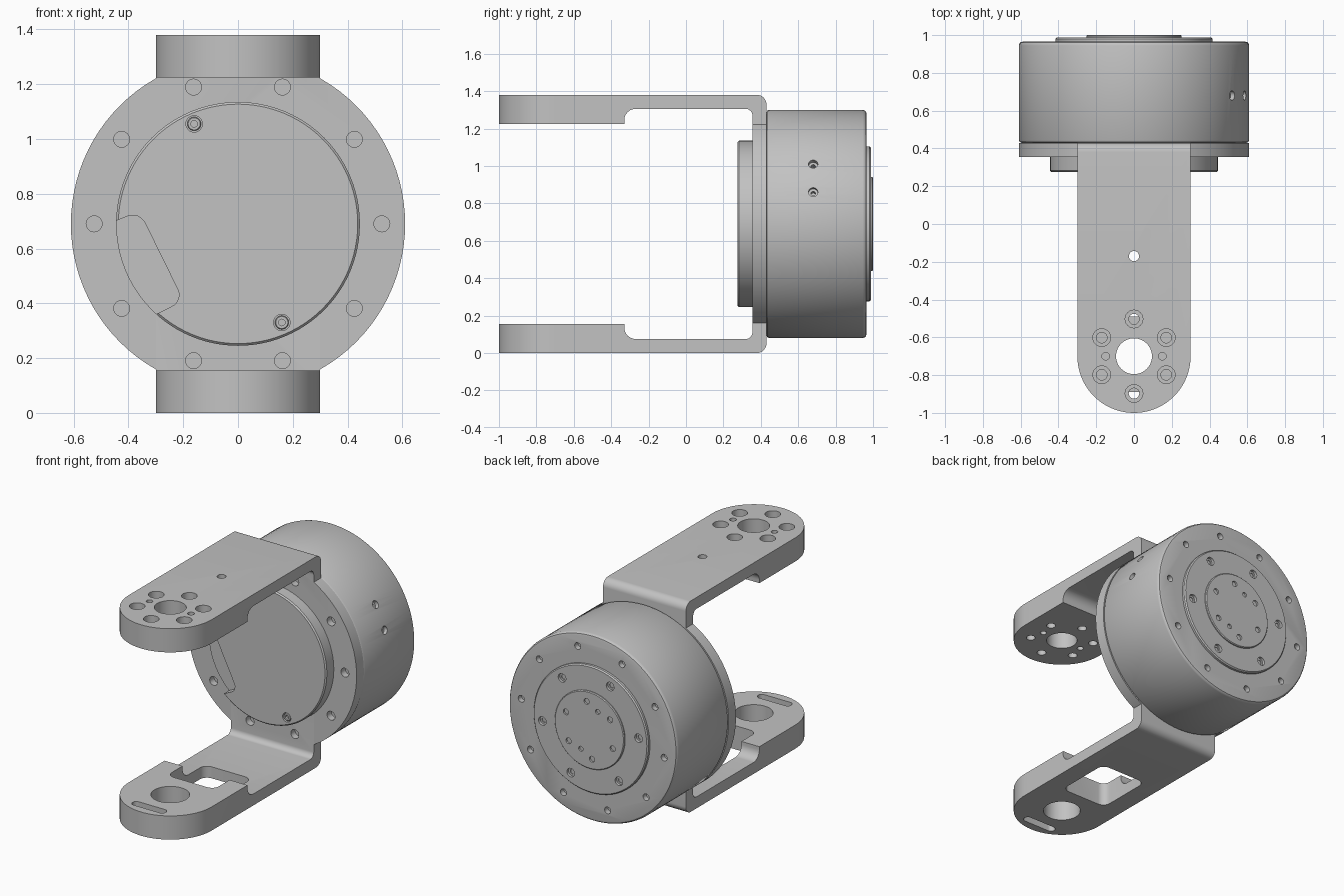
import bpy, bmesh
from math import sin, cos, pi, radians
from mathutils import Vector, Matrix

cube = bpy.data.objects.get("Cube")
if cube:
    bpy.data.objects.remove(cube, do_unlink=True)

metal = bpy.data.materials.new("satin grey metal")
metal.use_nodes = True
GREY = (0.54, 0.54, 0.54, 1)
metal.diffuse_color = GREY
metal.node_tree.nodes["Principled BSDF"].inputs["Base Color"].default_value = GREY

Y, Z = Vector((0, 1, 0)), Vector((0, 0, 1))
AXIS_Z = 0.69          # height of the drum axis
PIVOT_Y = -0.70        # centre of the rounded arm ends
HEIGHT = 1.38


def make_object(name, bm):
    bmesh.ops.recalc_face_normals(bm, faces=bm.faces)
    mesh = bpy.data.meshes.new(name)
    bm.to_mesh(mesh)
    bm.free()
    mesh.materials.append(metal)
    obj = bpy.data.objects.new(name, mesh)
    bpy.context.collection.objects.link(obj)
    return obj


def add_lathe(bm, profile, origin, axis=Y, seg=24):
    """Solid of revolution from (radius, distance along axis) points."""
    mat = Matrix.Translation(origin) @ Z.rotation_difference(axis).to_matrix().to_4x4()
    rings = [[bm.verts.new(mat @ Vector((r * cos(2 * pi * i / seg), r * sin(2 * pi * i / seg), h)))
              for i in range(seg)] for r, h in profile]
    for a, b in zip(rings, rings[1:]):
        for i in range(seg):
            j = (i + 1) % seg
            bm.faces.new((a[i], a[j], b[j], b[i]))
    bm.faces.new(rings[0])
    bm.faces.new(rings[-1])


def rounded(points, steps=6):
    """Polygon outline from (u, v, corner radius) points, with filleted corners."""
    out = []
    for i, (u, v, r) in enumerate(points):
        p = Vector((u, v))
        if r == 0:
            out.append(p)
            continue
        a = (Vector(points[i - 1][:2]) - p).normalized()
        b = (Vector(points[(i + 1) % len(points)][:2]) - p).normalized()
        half = a.angle(b) / 2
        centre = p + (a + b).normalized() * (r / sin(half))
        t = r * cos(half) / sin(half)
        start, end = p + a * t - centre, p + b * t - centre
        for k in range(steps + 1):
            out.append(centre + start.lerp(end, k / steps).normalized() * r)
    return out


def add_prism(bm, outline, place, lo, hi):
    """Extrude an outline; place(u, v, w) maps it into space."""
    a = [bm.verts.new(place(p.x, p.y, lo)) for p in outline]
    b = [bm.verts.new(place(p.x, p.y, hi)) for p in outline]
    n = len(a)
    for i in range(n):
        bm.faces.new((a[i], a[(i + 1) % n], b[(i + 1) % n], b[i]))
    bm.faces.new(a)
    bm.faces.new(b)


def boolean(target, tool_bm, operation="DIFFERENCE"):
    tool = make_object("cutter", tool_bm)
    tool.hide_render = True
    mod = target.modifiers.new("cut", "BOOLEAN")
    mod.operation, mod.object, mod.solver = operation, tool, "EXACT"
    bpy.context.view_layer.update()
    result = bpy.data.meshes.new_from_object(target.evaluated_get(bpy.context.evaluated_depsgraph_get()))
    target.modifiers.clear()
    target.data = result
    bpy.data.objects.remove(tool, do_unlink=True)


def turned(name, profile, seg=96):
    bm = bmesh.new()
    add_lathe(bm, profile, (0, 0, AXIS_Z), Y, seg)
    return make_object(name, bm)


def ring_points(count, radius, y, offset=0):
    for k in range(count):
        a = radians(offset) + 2 * pi * k / count
        yield Vector((radius * cos(a), y, AXIS_Z + radius * sin(a)))


def from_side(u, v, w):
    return (w, u, v)


def from_top(u, v, w):
    return (u, v, w)


def from_front(u, v, w):
    return (u, w, v)


# Fork bracket: C-shaped side profile, mirrored about the drum axis
lower = [(-1.1, 0, 0), (0.43, 0, 0.05)]
inner = [(0.355, 0.075, 0.035), (-0.33, 0.075, 0.06), (-0.33, 0.155, 0), (-1.1, 0.155, 0)]
upper = [(u, HEIGHT - v, r) for u, v, r in reversed(inner + lower)]
profile = lower + upper[:2] + upper[2:] + inner
bm = bmesh.new()
add_prism(bm, rounded(profile), from_side, -0.3, 0.3)
bracket = make_object("fork_bracket", bm)

# Rounded arm ends
bm = bmesh.new()
arc = [Vector((0.3 * cos(pi + pi * i / 40), PIVOT_Y + 0.3 * sin(pi + pi * i / 40))) for i in range(41)]
add_prism(bm, arc + [Vector((0.3, 0.6)), Vector((-0.3, 0.6))], from_top, -0.1, 1.5)
boolean(bracket, bm, "INTERSECT")

# Round mounting flange joined to the bracket
bm = bmesh.new()
add_lathe(bm, [(0.61, 0.355), (0.61, 0.43)], (0, 0, AXIS_Z), Y, 96)
boolean(bracket, bm, "UNION")

# Bracket holes
bm = bmesh.new()
for p in ring_points(10, 0.525, 0.3):
    add_lathe(bm, [(0.029, 0), (0.029, 0.1)], p)
add_lathe(bm, [(0.095, 1.1), (0.095, 1.5)], (0, PIVOT_Y, 0), Z, 48)
add_lathe(bm, [(0.115, -0.1), (0.115, 0.3)], (0, PIVOT_Y, 0), Z, 48)
add_lathe(bm, [(0.027, 1.1), (0.027, 1.5)], (0, -0.17, 0), Z)
for k in range(6):
    a = pi / 6 + k * pi / 3
    add_lathe(bm, [(0.028, 1.1), (0.028, 1.31), (0.047, 1.31), (0.047, 1.5)],
              (0.197 * cos(a), PIVOT_Y + 0.197 * sin(a), 0), Z)
for side in (-1, 1):
    add_lathe(bm, [(0.02, 1.1), (0.02, 1.5)], (side * 0.15, PIVOT_Y, 0), Z)
window = [(-0.17, -0.49, 0.05), (0.17, -0.49, 0.05), (0.17, -0.1, 0.05), (-0.17, -0.1, 0.05)]
slot = [(-0.12, -0.945, 0.026), (0.12, -0.945, 0.026), (0.12, -0.89, 0.026), (-0.12, -0.89, 0.026)]
for shape in (window, slot):
    add_prism(bm, rounded(shape), from_top, -0.1, 0.3)
boolean(bracket, bm)

# Front cover with cable pocket and screw recesses
cover = turned("front_cover", [(0.437, 0.275), (0.445, 0.283), (0.445, 0.36)])
screws = [Vector((-0.16, 0, 1.055)), Vector((0.16, 0, 0.33))]
bm = bmesh.new()
pocket = [(-0.55, 0.66, 0), (-0.36, 0.735, 0.05), (-0.2, 0.41, 0.045), (-0.42, 0.30, 0)]
add_prism(bm, rounded(pocket), from_front, 0.2, 0.335)
for p in screws:
    add_lathe(bm, [(0.03, 0.2), (0.03, 0.3)], p)
boolean(cover, bm)

# Cover screws with sockets
parts = [bracket, cover]
for name, p in zip(("upper_cover_screw", "lower_cover_screw"), screws):
    bm = bmesh.new()
    add_lathe(bm, [(0.012, 0.295), (0.012, 0.278), (0.022, 0.278), (0.025, 0.281), (0.025, 0.305)], p)
    parts.append(make_object(name, bm))

# Main drum with softened rims
drum = turned("drum_housing", [(0.595, 0.43), (0.605, 0.434), (0.61, 0.444), (0.61, 0.945),
                               (0.607, 0.955), (0.601, 0.962), (0.59, 0.965)])
bm = bmesh.new()
for p in ring_points(10, 0.52, 0.93, 6):
    add_lathe(bm, [(0.022, 0), (0.022, 0.1)], p)
for dz in (0.32, 0.17):
    out = Vector(((0.61 ** 2 - dz ** 2) ** 0.5, 0, dz)).normalized()
    add_lathe(bm, [(0.012, 0.55), (0.012, 0.585), (0.025, 0.585), (0.025, 0.7)], (0, 0.68, AXIS_Z), out)
boolean(drum, bm)

# Output ring and raised output hub on the back
ring = turned("output_ring", [(0.415, 0.95), (0.415, 0.98), (0.408, 0.988)])
bm = bmesh.new()
for p in ring_points(6, 0.35, 0, 54):
    add_lathe(bm, [(0.016, 0.955), (0.016, 0.97), (0.028, 0.97), (0.028, 1.1)], p)
boolean(ring, bm)

hub = turned("output_hub", [(0.252, 0.97), (0.252, 0.995), (0.247, 1.0)])
bm = bmesh.new()
for p in ring_points(6, 0.185, 0.975, 24):
    add_lathe(bm, [(0.019, 0), (0.019, 0.1)], p)
for p in ring_points(2, 0.15, 0.975, 114):
    add_lathe(bm, [(0.016, 0), (0.016, 0.1)], p)
boolean(hub, bm)

# Smooth round walls, crisp edges
parts += [drum, ring, hub]
bpy.ops.object.select_all(action="DESELECT")
for obj in parts:
    obj.select_set(True)
bpy.context.view_layer.objects.active = bracket
bpy.ops.object.shade_smooth_by_angle(angle=radians(30))
